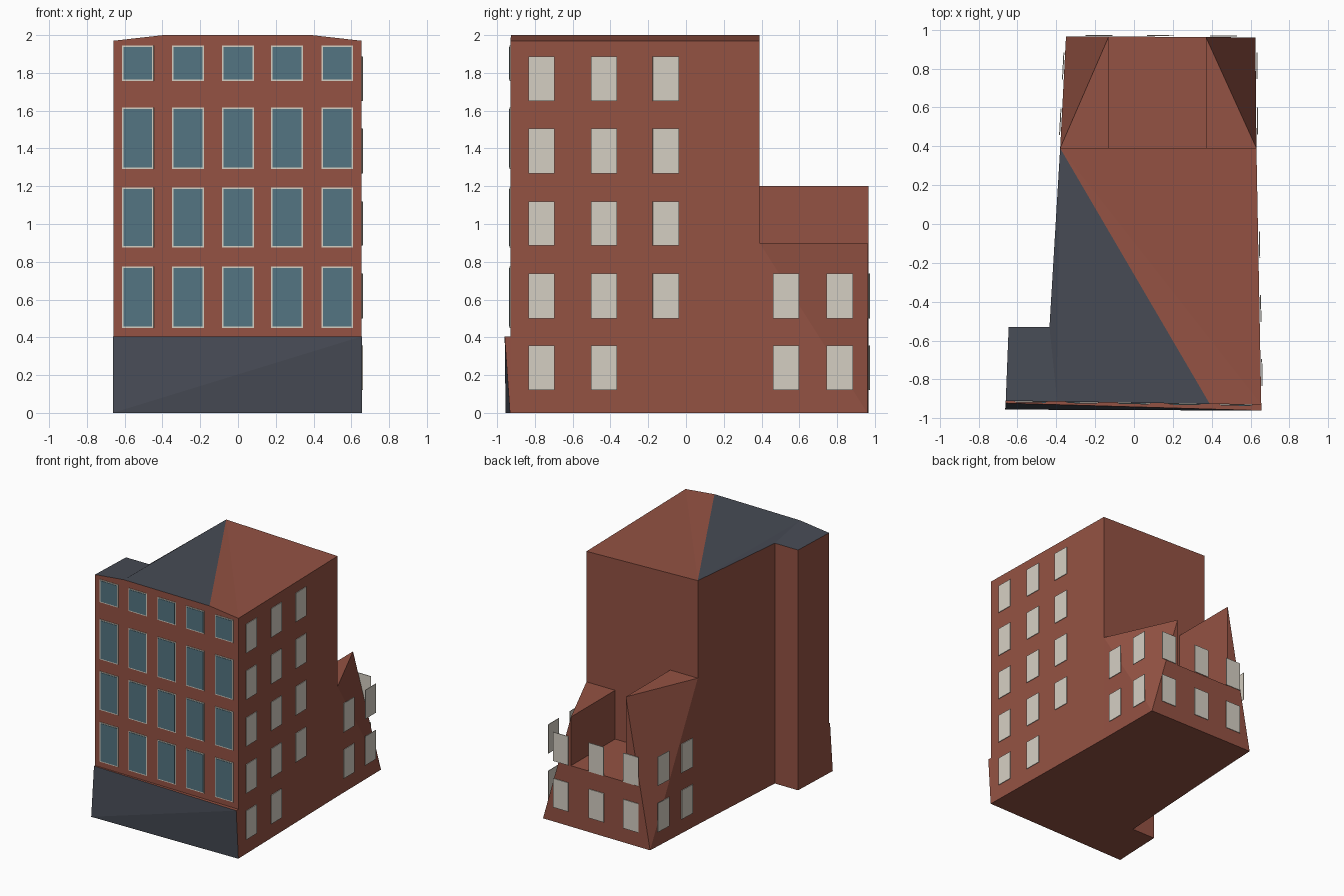
import bpy, bmesh
from mathutils import Vector

if "Cube" in bpy.data.objects:
    bpy.data.objects.remove(bpy.data.objects["Cube"])


def material(name, rgb):
    m = bpy.data.materials.new(name)
    lin = [(c / 255 / 12.92) if c < 10 else ((c / 255 + 0.055) / 1.055) ** 2.4 for c in rgb]
    m.diffuse_color = (*lin, 1)
    m.use_nodes = True
    m.node_tree.nodes["Principled BSDF"].inputs["Base Color"].default_value = m.diffuse_color
    return m


BRICK = material("brick", (148, 82, 67))
SLATE = material("slate", (71, 75, 85))
GLASS = material("blue_glass", (83, 117, 130))
CREAM = material("cream", (213, 207, 195))


def build(name, points, faces, slate_faces=()):
    """Closed solid from named corner points; chosen faces get slate."""
    bm = bmesh.new()
    v = {k: bm.verts.new(p) for k, p in points.items()}
    for i, f in enumerate(faces):
        face = bm.faces.new([v[k] for k in f.split()])
        face.material_index = 1 if i in slate_faces else 0
    bmesh.ops.recalc_face_normals(bm, faces=bm.faces)
    me = bpy.data.meshes.new(name)
    bm.to_mesh(me)
    bm.free()
    me.materials.append(BRICK)
    me.materials.append(SLATE)
    ob = bpy.data.objects.new(name, me)
    bpy.context.collection.objects.link(ob)
    return ob


def plates(name, a, b, rects, mat, near, far):
    """Thin plates (u0, u1, z0, z1) along wall a->b, outside on the right hand."""
    a, b = Vector((*a, 0)), Vector((*b, 0))
    d = (b - a).normalized()
    n = Vector((d.y, -d.x, 0))
    bm = bmesh.new()
    for u0, u1, z0, z1 in rects:
        rings = []
        for off in (near, far):
            rings.append([bm.verts.new(a + d * u + n * off + Vector((0, 0, z)))
                          for u, z in ((u0, z0), (u1, z0), (u1, z1), (u0, z1))])
        back, front = rings
        bm.faces.new(back[::-1])
        bm.faces.new(front)
        for i in range(4):
            j = (i + 1) % 4
            bm.faces.new((back[i], back[j], front[j], front[i]))
    bmesh.ops.recalc_face_normals(bm, faces=bm.faces)
    me = bpy.data.meshes.new(name)
    bm.to_mesh(me)
    bm.free()
    me.materials.append(mat)
    bpy.context.collection.objects.link(bpy.data.objects.new(name, me))


# Footprint corners
FL, FR = (-0.66, -0.91), (0.655, -0.93)
BR, BL = (0.63, 0.39), (-0.38, 0.39)
NI, NO = (-0.435, -0.53), (-0.645, -0.53)
AR, AL = (0.625, 0.96), (-0.35, 0.965)
EAVE, RIDGE = 1.97, 2.0

# Tower with notched corner and shallow folded roof
pts = {}
for key, p, top in (("fl", FL, EAVE), ("fr", FR, EAVE), ("br", BR, EAVE),
                    ("bl", BL, RIDGE), ("ni", NI, EAVE), ("no", NO, EAVE)):
    pts[key] = (*p, 0)
    pts[key + "t"] = (*p, top)
pts["r1"] = (0.39, -0.926, RIDGE)
pts["r2"] = (-0.395, -0.914, RIDGE)
build("tower", pts, [
    "blt r1 r2", "blt r2 nit", "r2 flt not nit",         # slate roof side
    "blt frt r1", "blt brt frt",                         # brick roof side
    "fl fr frt r1 r2 flt", "fr br brt frt", "br bl blt brt",
    "bl ni nit blt", "ni no not nit", "no fl flt not",
    "fl no ni bl br fr"], slate_faces=(0, 1, 2))

# Rear annex: two wedge blocks either side of a low terrace
H1, H2, T = 1.2, 0.9, 0.5
X1, X2 = -0.13, 0.37
build("rear_annex", {
    "a": (*BL, 0), "b": (*BR, 0), "c": (*AR, 0), "d": (*AL, 0),
    "at": (*BL, H1), "bt": (*BR, H2),
    "l1": (X1, 0.39, H1), "l2": (X1, 0.965, H1),
    "m1": (X1, 0.39, T), "m2": (X1, 0.965, T),
    "n1": (X2, 0.39, T), "n2": (X2, 0.962, T),
    "k1": (X2, 0.39, H2), "k2": (X2, 0.962, H2)}, [
    "a b c d",
    "d c k2 n2 m2 l2",                                   # rear wall
    "a d at", "d l2 at",                                 # left folded wall
    "b bt c", "c bt k2",                                 # right folded wall
    "at l2 l1", "bt k1 k2",                              # block tops
    "l1 l2 m2 m1", "m1 m2 n2 n1", "n1 n2 k2 k1",         # terrace
    "a at l1 m1 n1 k1 bt b"])

# Ground floor front: warped slate panel
Z = 0.405
build("ground_floor_front", {
    "bl": (-0.663, -0.955, 0), "br": (0.656, -0.932, 0),
    "tl": (-0.661, -0.922, Z), "tr": (0.656, -0.96, Z),
    "wbl": (*FL, 0), "wbr": (0.655, -0.929, 0),
    "wtl": (*FL, Z), "wtr": (0.655, -0.929, Z)}, [
    "bl tr tl", "bl br tr",
    "tl tr wtr wtl", "bl wbl wbr br", "bl tl wtl wbl", "br wbr wtr tr",
    "wbl wtl wtr wbr"], slate_faces=(0, 1))

# Front windows: cream surround with blue pane
front = []
for cx in (-0.53, -0.265, 0.0, 0.26, 0.525):
    for z0, z1 in ((0.45, 0.775), (0.875, 1.192), (1.29, 1.618), (1.758, 1.945)):
        u = cx + 0.66
        front.append((u - 0.084, u + 0.084, z0, z1))
plates("front_window_frames", FL, FR, front, CREAM, 0.0, 0.004)
e = 0.008
plates("front_window_panes", FL, FR,
       [(a + e, b - e, c + e, d - e) for a, b, c, d in front], GLASS, 0.002, 0.007)

# Plain cream windows on the remaining walls
ROWS = ((0.12, 0.357), (0.5, 0.737), (0.885, 1.12), (1.268, 1.505), (1.65, 1.887))
HW = 0.069


def grid(centres, rows):
    return [(c - HW, c + HW, z0, z1) for c in centres for z0, z1 in rows]


right = grid((0.165, 0.495), ROWS) + grid((0.823,), ROWS[1:])
plates("right_windows", FR, BR, right, CREAM, 0.004, 0.009)
plates("annex_right_windows", BR, AR, grid((0.14, 0.424), ROWS[:2]), CREAM, 0.004, 0.009)
plates("annex_rear_windows", AR, AL, grid((0.165, 0.489, 0.805), ROWS[:2]), CREAM, 0.004, 0.009)
plates("annex_left_windows", AL, BL, grid((0.152, 0.44), ROWS[:2]), CREAM, 0.004, 0.009)
